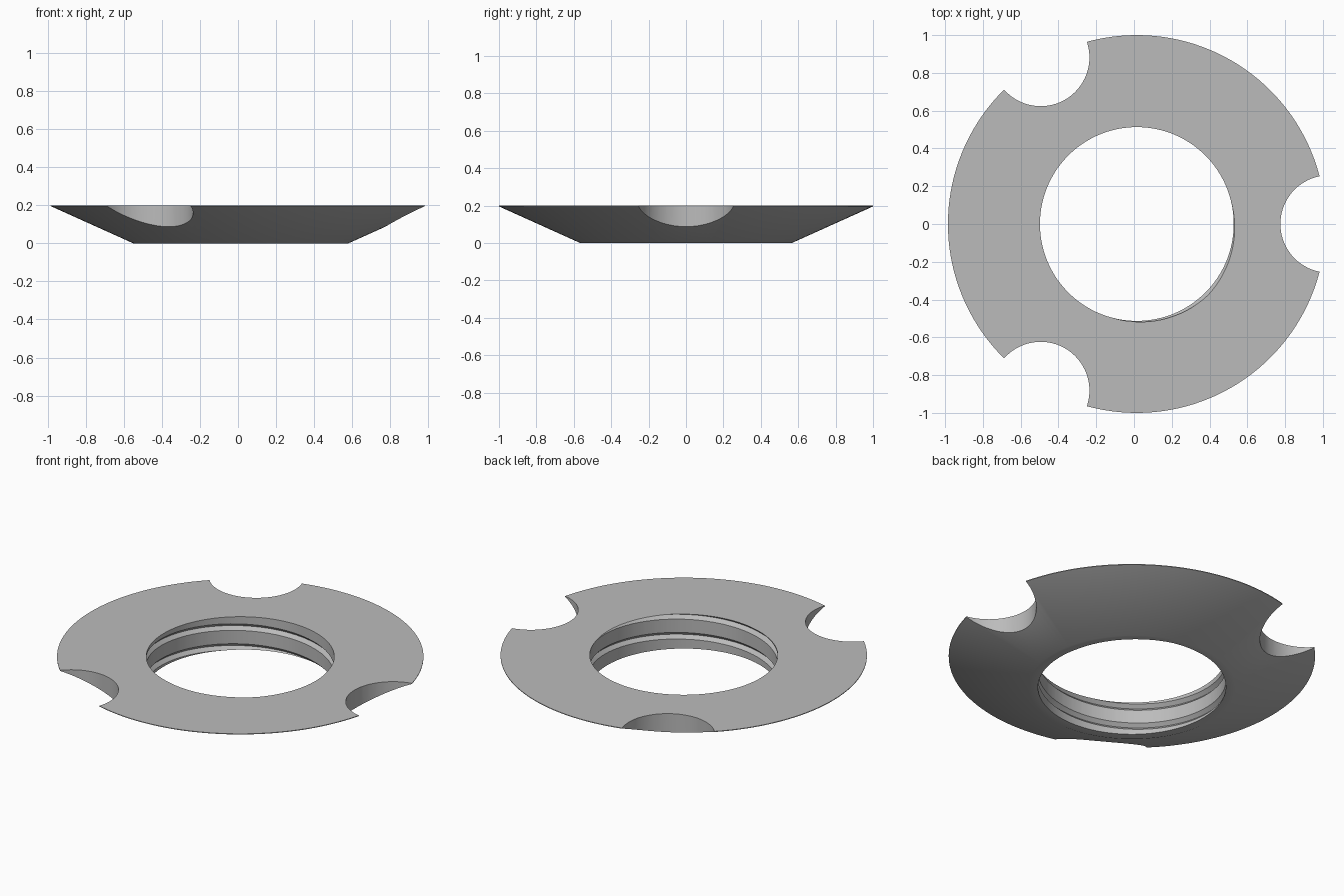
import bpy, bmesh, math

if "Cube" in bpy.data.objects:
    bpy.data.objects.remove(bpy.data.objects["Cube"])

CENTRE_X = 0.015
HEIGHT = 0.2
BORE = 0.513

steel = bpy.data.materials.new("satin grey")
steel.use_nodes = True
GREY = (0.5, 0.5, 0.5, 1)
steel.diffuse_color = GREY
steel.node_tree.nodes["Principled BSDF"].inputs["Base Color"].default_value = GREY


def sweep(name, section, steps, per_turn, start=0.0, pitch=0.0, closed=False):
    """Sweep a closed (radius, z) section round the z axis, rising by pitch per turn."""
    bm = bmesh.new()
    rings = []
    for i in range(steps if closed else steps + 1):
        turn = i / per_turn
        a = start + turn * math.tau
        rings.append([bm.verts.new((r * math.cos(a), r * math.sin(a), z + pitch * turn))
                      for r, z in section])
    n = len(section)
    for i in range(steps):
        a, b = rings[i], rings[(i + 1) % len(rings)]
        for k in range(n):
            m = (k + 1) % n
            bm.faces.new((a[k], b[k], b[m], a[m]))
    if not closed:
        bm.faces.new(rings[0])
        bm.faces.new(rings[-1])
    bmesh.ops.recalc_face_normals(bm, faces=bm.faces)
    mesh = bpy.data.meshes.new(name)
    bm.to_mesh(mesh)
    bm.free()
    obj = bpy.data.objects.new(name, mesh)
    bpy.context.collection.objects.link(obj)
    obj.location.x = CENTRE_X
    return obj


def carve(target, cutter):
    """Subtract the cutter from the target and remove it."""
    cutter.hide_render = True
    mod = target.modifiers.new("cut", 'BOOLEAN')
    mod.operation = 'DIFFERENCE'
    mod.solver = 'EXACT'
    mod.object = cutter
    bpy.ops.object.select_all(action='DESELECT')
    bpy.context.view_layer.objects.active = target
    target.select_set(True)
    bpy.ops.object.modifier_apply(modifier=mod.name)
    bpy.data.objects.remove(cutter)


# Conical ring with a thin rim
profile = [(BORE, 0), (0.565, 0), (1, HEIGHT - 0.004), (1, HEIGHT), (BORE, HEIGHT)]
ring = sweep("threaded_ring", profile, 144, 144, closed=True)
ring.data.materials.append(steel)

# Three round spanner notches in the rim
for i in range(3):
    a = i * math.tau / 3
    bpy.ops.mesh.primitive_cylinder_add(
        vertices=72, radius=0.258, depth=1,
        location=(CENTRE_X + 1.018 * math.cos(a), 1.018 * math.sin(a), 0.1))
    carve(ring, bpy.context.object)

# Helical thread groove, running out through both faces
pitch = 0.12
groove = [(BORE - 0.02, -0.04), (BORE + 0.02, 0), (BORE - 0.02, 0.04)]
start = math.radians(-45.13)
groove = [(r, z + HEIGHT - 3 * pitch) for r, z in groove]
carve(ring, sweep("thread_cutter", groove, 96 * 4, 96, start, pitch))

# Smooth cone and bore, crisp edges
bpy.ops.object.select_all(action='DESELECT')
ring.select_set(True)
bpy.context.view_layer.objects.active = ring
bpy.ops.object.shade_smooth_by_angle(angle=math.radians(30))
